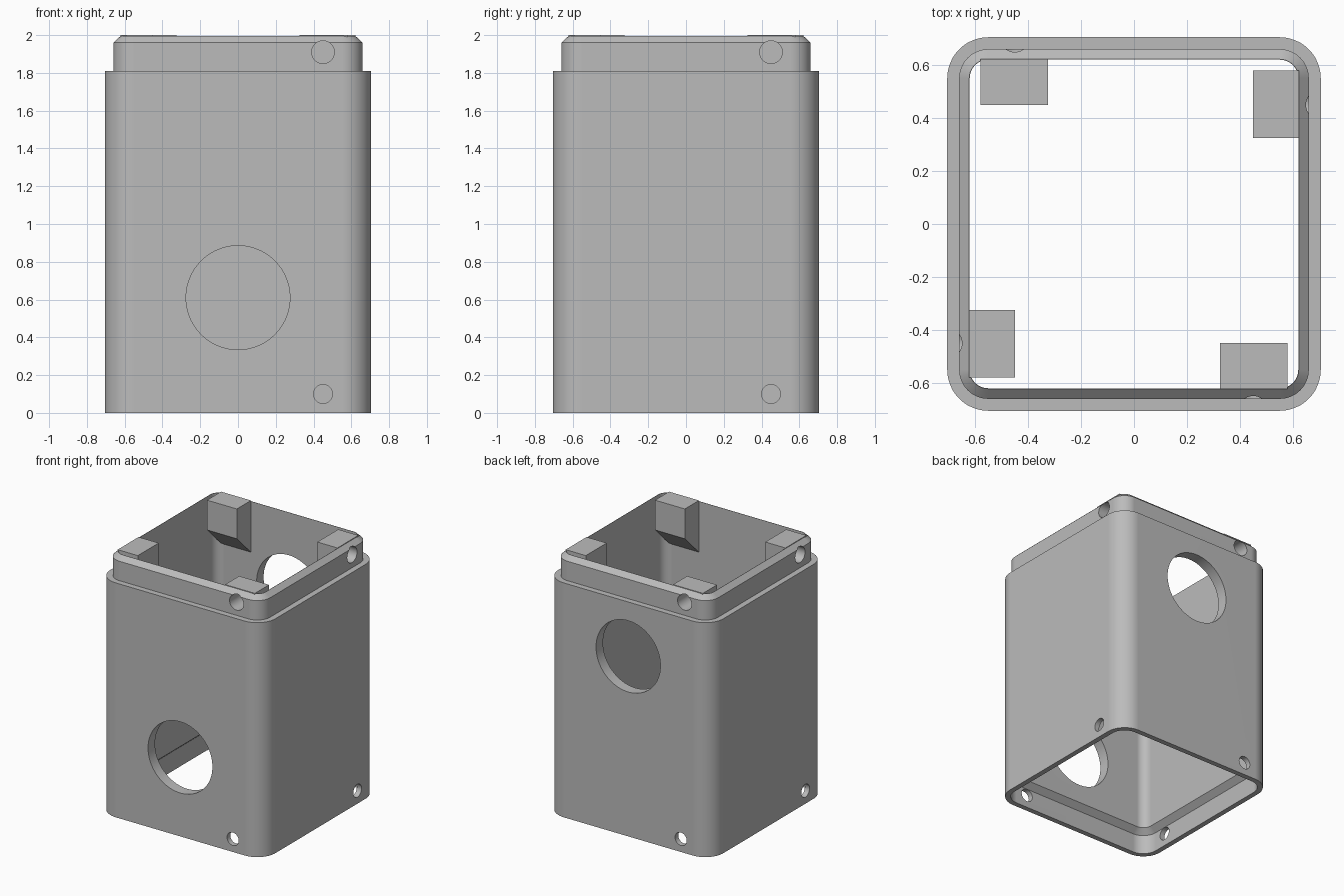
import bpy, bmesh, math
from mathutils import Matrix, Vector

cube = bpy.data.objects.get("Cube")
if cube:
    bpy.data.objects.remove(cube)

grey = bpy.data.materials.new("plain grey")
grey.use_nodes = True
grey.diffuse_color = (0.5, 0.5, 0.5, 1)
grey.node_tree.nodes["Principled BSDF"].inputs["Base Color"].default_value = (0.5, 0.5, 0.5, 1)

FLAT = 0.55      # half length of the straight part of each wall
ARC = 12         # segments per rounded corner


def make_object(name, bm):
    bmesh.ops.recalc_face_normals(bm, faces=bm.faces)
    mesh = bpy.data.meshes.new(name)
    bm.to_mesh(mesh)
    bm.free()
    mesh.materials.append(grey)
    obj = bpy.data.objects.new(name, mesh)
    bpy.context.collection.objects.link(obj)
    return obj


def rounded_square(half, z):
    """Points of a square ring whose corners share one set of centres."""
    points = []
    for quarter in range(4):
        turn = Matrix.Rotation(quarter * math.pi / 2, 3, 'Z')
        for i in range(ARC + 1):
            a = i / ARC * math.pi / 2
            r = half - FLAT
            points.append(turn @ Vector((FLAT + r * math.cos(a), FLAT + r * math.sin(a), z)))
    return points


def add_cylinder(bm, radius, x, z, y0, y1, quarter, segments=48):
    """Cylinder along the wall normal, from y0 to y1, turned by quarters."""
    place = (Matrix.Rotation(quarter * math.pi / 2, 4, 'Z')
             @ Matrix.Translation((x, (y0 + y1) / 2, z))
             @ Matrix.Rotation(math.pi / 2, 4, 'X'))
    bmesh.ops.create_cone(bm, cap_ends=True, segments=segments, radius1=radius,
                          radius2=radius, depth=abs(y1 - y0), matrix=place)


def cut(obj, cutter):
    mod = obj.modifiers.new("holes", 'BOOLEAN')
    mod.operation = 'DIFFERENCE'
    mod.solver = 'EXACT'
    mod.object = cutter
    bpy.context.view_layer.objects.active = obj
    bpy.ops.object.modifier_apply(modifier=mod.name)


def smooth(obj):
    bpy.ops.object.select_all(action='DESELECT')
    obj.select_set(True)
    bpy.context.view_layer.objects.active = obj
    bpy.ops.object.shade_smooth_by_angle(angle=math.radians(30))
    weighted = obj.modifiers.new("flat walls", 'WEIGHTED_NORMAL')
    weighted.keep_sharp = True


# Hollow body: wall section (half width, height) swept round the square
section = [(0.705, 0), (0.705, 1.81), (0.66, 1.81), (0.66, 1.96),
           (0.622, 1.995), (0.62, 1.995), (0.62, 0.19), (0.665, 0.15), (0.665, 0)]
bm = bmesh.new()
rings = [[bm.verts.new(p) for p in rounded_square(h, z)] for h, z in section]
for a, b in zip(rings, rings[1:] + rings[:1]):
    n = len(a)
    for i in range(n):
        j = (i + 1) % n
        bm.faces.new((a[i], a[j], b[j], b[i]))
body = make_object("enclosure_body", bm)

# Screw holes in all walls and a large port in the front and back
bm = bmesh.new()
for quarter in range(4):
    add_cylinder(bm, 0.05, 0.45, 0.10, -0.8, -0.58, quarter)
    add_cylinder(bm, 0.06, 0.45, 1.91, -0.8, -0.5, quarter)
add_cylinder(bm, 0.275, 0, 0.61, -0.8, -0.5, 0, 96)
add_cylinder(bm, 0.275, 0, 1.39, -0.8, -0.5, 2, 96)
cutter = make_object("hole_cutter", bm)
cutter.hide_render = True
cut(body, cutter)
smooth(body)

# Screw blocks inside the rim, with sloped undersides
outline = [(-0.622, 2.0), (-0.45, 2.0), (-0.45, 1.77), (-0.622, 1.60)]
for quarter, side in enumerate(("front", "left", "back", "right")):
    bm = bmesh.new()
    face = bm.faces.new([bm.verts.new((0.325, y, z)) for y, z in outline])
    new = bmesh.ops.extrude_face_region(bm, geom=[face])["geom"]
    bmesh.ops.translate(bm, vec=(0.255, 0, 0),
                        verts=[v for v in new if isinstance(v, bmesh.types.BMVert)])
    bm.transform(Matrix.Rotation(quarter * math.pi / 2, 4, 'Z'))
    block = make_object(side + "_screw_block", bm)
    cut(block, cutter)
    smooth(block)

bpy.data.objects.remove(cutter)
